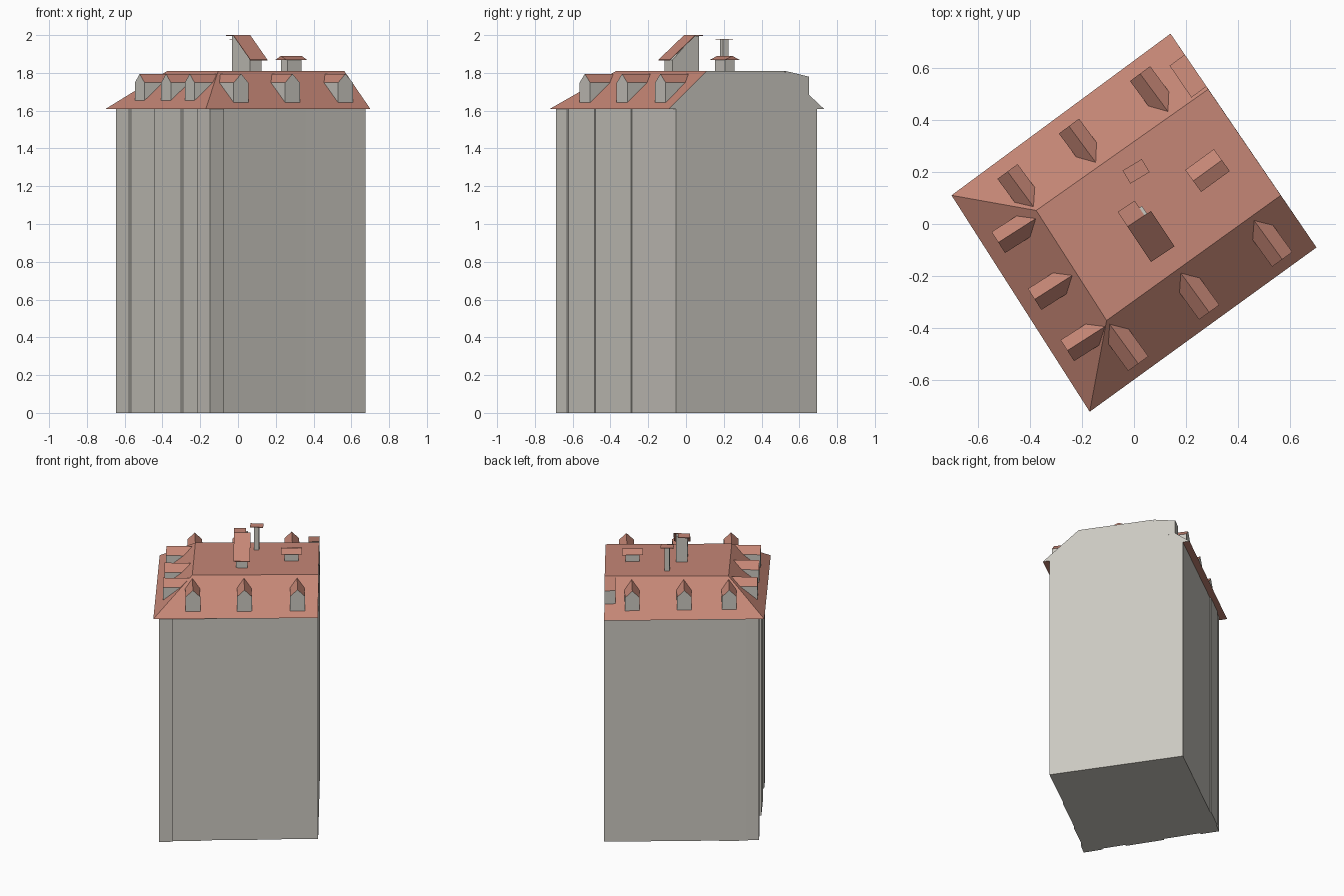
import bpy
import bmesh
from mathutils import Vector

cube = bpy.data.objects.get("Cube")
if cube:
    bpy.data.objects.remove(cube, do_unlink=True)


def material(name, rgb):
    mat = bpy.data.materials.new(name)
    mat.use_nodes = True
    mat.diffuse_color = (*rgb, 1)
    mat.node_tree.nodes["Principled BSDF"].inputs["Base Color"].default_value = (*rgb, 1)
    return mat


WALL = material("grey plaster", (0.60, 0.58, 0.53))
ROOF = material("terracotta tile", (0.56, 0.24, 0.18))


def build(name, verts, faces, rule):
    """Make a mesh; faces whose normal passes the rule get the tile colour."""
    bm = bmesh.new()
    vs = [bm.verts.new(v) for v in verts]
    for f in faces:
        bm.faces.new([vs[i] for i in f])
    bmesh.ops.recalc_face_normals(bm, faces=bm.faces)
    bm.normal_update()
    for f in bm.faces:
        f.material_index = int(rule(f.normal))
    mesh = bpy.data.meshes.new(name)
    bm.to_mesh(mesh)
    bm.free()
    mesh.materials.append(WALL)
    mesh.materials.append(ROOF)
    obj = bpy.data.objects.new(name, mesh)
    bpy.context.collection.objects.link(obj)
    return obj


def loft(name, lower, upper, rule):
    """Join two matching outlines into a closed solid."""
    n = len(lower)
    sides = [(i, (i + 1) % n, (i + 1) % n + n, i + n) for i in range(n)]
    return build(name, list(lower) + list(upper),
                 sides + [tuple(range(n)), tuple(range(n, 2 * n))], rule)


def grey(normal):
    return False


def tile(normal):
    return True


def upward(normal):
    return normal.z > 0.3


class Frame:
    """Local axes: along an edge, inward from it, and up."""

    def __init__(self, start, end):
        self.o = Vector(start)
        self.u = (Vector(end) - self.o).normalized()
        self.n = Vector((-self.u.y, self.u.x))

    def __call__(self, t, d, z=0.0):
        p = self.o + self.u * t + self.n * d
        return Vector((p.x, p.y, z))


# Roof outline corners and the flat upper deck
A, B, C, D = (-0.70, 0.11), (-0.17, -0.72), (0.70, -0.09), (0.14, 0.73)
EAVE, DECK = 1.615, 1.81
left, front, gable, back = Frame(A, B), Frame(B, C), Frame(C, D), Frame(D, A)
deck = [(-0.375, 0.052), (-0.105, -0.37), (0.563, 0.11), (0.285, 0.517)]

# Walls with shallow facade steps
plan = [left(t, d) for t, d in (
    (0.044, 0.037), (0.17, 0.037), (0.17, 0.05), (0.42, 0.05), (0.42, 0.037),
    (0.68, 0.037), (0.68, 0.05), (0.84, 0.05), (0.84, 0.037))]
plan += [front(t, d) for t, d in (
    (0.037, 0.014), (0.13, 0.018), (0.13, 0.028), (0.36, 0.03),
    (0.36, 0.036), (0.68, 0.038), (0.68, 0.044))]
plan += [gable(0.045, 0), gable(0.948, 0)]
plan += [back(t, d) for t, d in ((0.75, 0.044), (0.75, 0.038), (0.93, 0.038), (0.93, 0.044))]
loft("walls", plan, [p + Vector((0, 0, EAVE - 0.005)) for p in plan], grey)

# Hipped roof with one upright gable end
gable_out = Vector((-gable.n.x, -gable.n.y, 0))
loft("main_roof", [(*p, EAVE - 0.005) for p in (A, B, C, D)], [(*p, DECK) for p in deck],
     lambda n: n.dot(gable_out) < 0.95)

# Dormers on the three sloping sides
SECTION = [(-0.048, 1.64), (0.048, 1.64), (0.048, 1.748), (0, 1.795), (-0.048, 1.748)]
for side, frame, inset, places in (
        ("left_slope", left, 0.054, (0.249, 0.508, 0.741)),
        ("front_slope", front, 0.04, (0.259, 0.595, 0.941)),
        ("back_slope", back, 0.054, (0.185, 0.524, 0.817))):
    for i, t in enumerate(places, 1):
        loft(f"{side}_dormer_{i}",
             [frame(t + s, inset, z) for s, z in SECTION],
             [frame(t + s, 0.235, z) for s, z in SECTION], upward)

# Shed dormer flush with the gable end
shed = [(0.097, 1.68), (0.097, 1.78), (0.245, DECK), (0.245, 1.68)]
near = [gable(0.993 - d * 1.0, 0, z) for d, z in shed]
shift = Vector((*back.u, 0)) * 0.072
loft("corner_dormer", near, [p + shift for p in near], upward)

# Tall chimney with a sloped hood and a flat lid
stack = Frame((-0.025, -0.01), (0.065, 0.05))
profile = [(0.035, DECK), (0.035, 1.995), (0, 1.995), (-0.135, 1.867), (-0.135, DECK)]
loft("tall_chimney", [stack(0.016, d, z) for d, z in profile],
     [stack(0.09, d, z) for d, z in profile], grey)
hood = [(0.068, 1.996), (0.068, 2.0), (0, 2.0), (-0.163, 1.87), (-0.163, 1.866), (0, 1.996)]
lid = [hood[i] for i in (0, 1, 2, 5)]
slope = [hood[i] for i in (2, 3, 4, 5)]
for name, shape, width in (("chimney_lid", lid, 0.078), ("chimney_hood", slope, 0.108)):
    loft(name, [stack(0, d, z) for d, z in shape],
         [stack(width, d, z) for d, z in shape], tile)


def box(name, frame, half_t, half_d, z0, z1, rule):
    ring = [(-half_t, -half_d), (half_t, -half_d), (half_t, half_d), (-half_t, half_d)]
    return loft(name, [frame(t, d, z0) for t, d in ring],
                [frame(t, d, z1) for t, d in ring], rule)


# Slim flue with a thin cap
flue = Frame((0.008, 0.202), (0.088, 0.25))
box("slim_flue", flue, 0.016, 0.016, DECK, 1.976, grey)
box("slim_flue_cap", flue, 0.043, 0.029, 1.976, 1.98, tile)

# Low chimney under a small pitched cap
vent = Frame((0.282, 0.205), (0.392, 0.285))
box("low_chimney", vent, 0.046, 0.03, DECK, 1.872, grey)
pitch = [(-0.052, 1.867), (0, 1.89), (0.052, 1.867)]
loft("low_chimney_cap", [vent(-0.068, d, z) for d, z in pitch],
     [vent(0.068, d, z) for d, z in pitch], tile)
